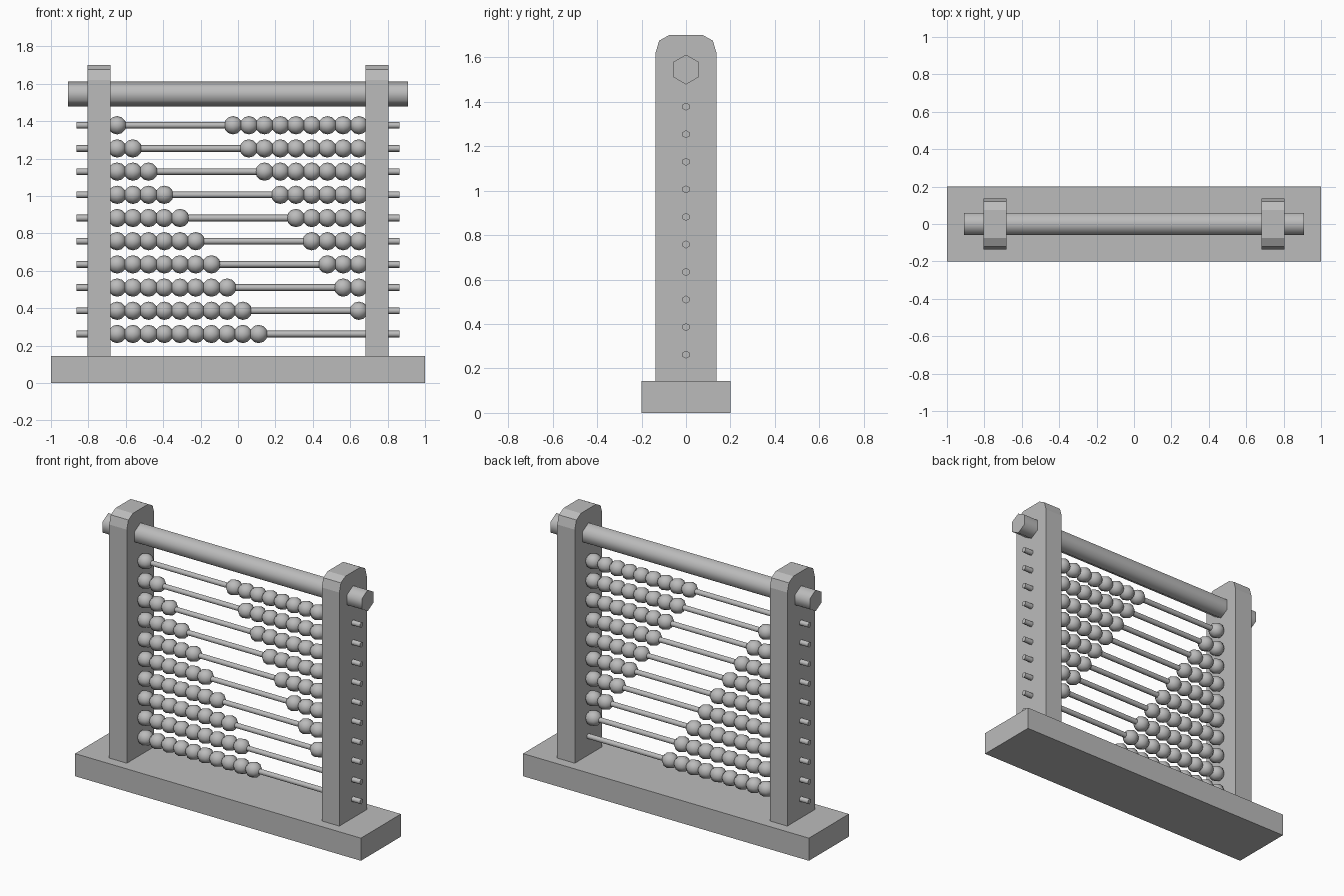
import bpy
import bmesh
import math
from mathutils import Matrix

cube = bpy.data.objects.get("Cube")
if cube:
    bpy.data.objects.remove(cube, do_unlink=True)

grey = bpy.data.materials.new("plain grey")
grey.use_nodes = True
GREY = (0.5, 0.5, 0.5, 1)
grey.diffuse_color = GREY
grey.node_tree.nodes["Principled BSDF"].inputs["Base Color"].default_value = GREY


def finish(name, bm, smooth=False):
    """Turn a bmesh into a named object."""
    bmesh.ops.recalc_face_normals(bm, faces=bm.faces)
    mesh = bpy.data.meshes.new(name)
    bm.to_mesh(mesh)
    bm.free()
    mesh.materials.append(grey)
    obj = bpy.data.objects.new(name, mesh)
    bpy.context.collection.objects.link(obj)
    if smooth:
        bpy.ops.object.select_all(action='DESELECT')
        obj.select_set(True)
        bpy.context.view_layer.objects.active = obj
        bpy.ops.object.shade_smooth_by_angle(angle=math.radians(70))
    return obj


def prism(name, profile, x0, x1, smooth=False):
    """Extrude a (y, z) outline along x."""
    bm = bmesh.new()
    face = bm.faces.new([bm.verts.new((x0, y, z)) for y, z in profile])
    extruded = bmesh.ops.extrude_face_region(bm, geom=[face])["geom"]
    verts = [v for v in extruded if isinstance(v, bmesh.types.BMVert)]
    bmesh.ops.translate(bm, verts=verts, vec=(x1 - x0, 0, 0))
    return finish(name, bm, smooth)


def hexagon(radius, z):
    return [(radius * math.sin(k * math.pi / 3), z + radius * math.cos(k * math.pi / 3))
            for k in range(6)]


# Base slab
BASE_TOP = 0.143
prism("base", [(-0.2, 0), (0.2, 0), (0.2, BASE_TOP), (-0.2, BASE_TOP)], -1, 1)

# Two posts with chamfered tops
half = [(0.137, BASE_TOP), (0.137, 1.62), (0.121, 1.675), (0.076, 1.7)]
post = half + [(-y, z) for y, z in reversed(half)]
prism("right_post", post, -0.805, -0.682)
prism("left_post", post, 0.682, 0.805)

# Thick hexagonal top bar
prism("top_bar", hexagon(0.067, 1.545), -0.908, 0.908, True)

# Ten rods, each with ten beads split between the two sides
BEAD_END, PITCH, BEAD_RADIUS = 0.646, 0.084, 0.049
for row in range(10):
    z = 0.262 + 0.124 * row
    prism(f"rod_{row + 1}", hexagon(0.018, z), -0.864, 0.864, True)
    xs = [-BEAD_END + PITCH * k for k in range(10 - row)]
    xs += [BEAD_END - PITCH * k for k in range(row)]
    bm = bmesh.new()
    for x in xs:
        place = Matrix.Translation((x, 0, z)) @ Matrix.Rotation(math.pi / 2, 4, 'Y')
        bmesh.ops.create_uvsphere(bm, u_segments=8, v_segments=6,
                                  radius=BEAD_RADIUS, matrix=place)
    finish(f"beads_{row + 1}", bm, True)
